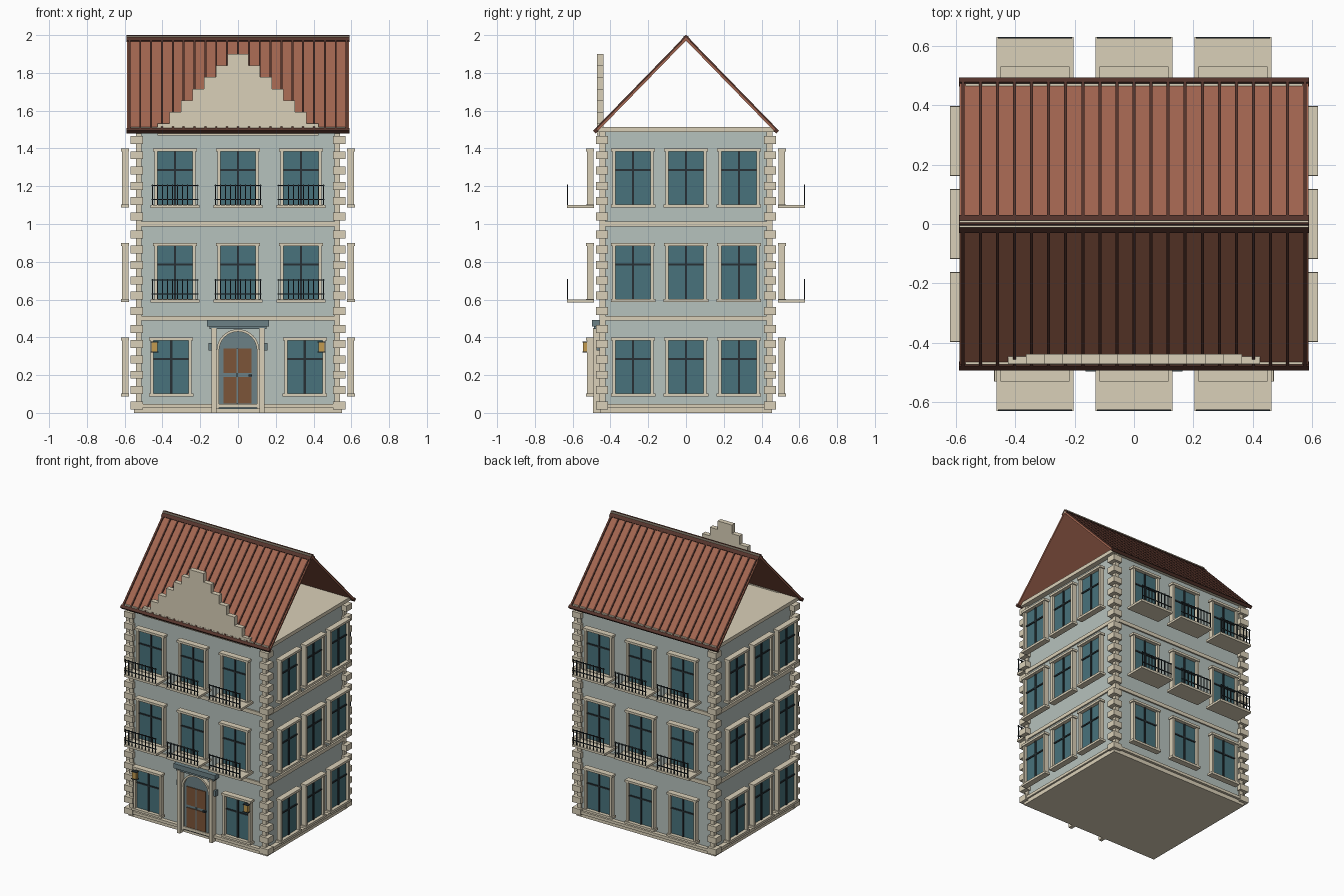
import bpy, bmesh, math

if "Cube" in bpy.data.objects:
    bpy.data.objects.remove(bpy.data.objects["Cube"])


def mat(name, r, g, b):
    m = bpy.data.materials.new(name)
    m.diffuse_color = (r, g, b, 1)
    m.use_nodes = True
    m.node_tree.nodes["Principled BSDF"].inputs["Base Color"].default_value = m.diffuse_color
    return m


WALL = mat("pale_plaster", .47, .54, .51)
CREAM = mat("cream_stone", .70, .63, .48)
GLASS = mat("teal_glass", .065, .17, .20)
DARK = mat("dark_metal", .02, .03, .035)
TILE = mat("terracotta", .36, .13, .08)
RIB = mat("dark_terracotta", .09, .035, .025)
SLATE = mat("slate_blue", .15, .22, .24)
WOOD = mat("brown_wood", .20, .09, .04)
GOLD = mat("gold", .55, .33, .08)


def prisms(name, items, material):
    """items: list of (bottom ring, top ring) joined into closed prisms."""
    bm = bmesh.new()
    for a, b in items:
        va = [bm.verts.new(p) for p in a]
        vb = [bm.verts.new(p) for p in b]
        bm.faces.new(va)
        bm.faces.new(vb[::-1])
        n = len(va)
        for i in range(n):
            j = (i + 1) % n
            bm.faces.new((va[j], va[i], vb[i], vb[j]))
    bmesh.ops.recalc_face_normals(bm, faces=bm.faces[:])
    me = bpy.data.meshes.new(name)
    bm.to_mesh(me)
    bm.free()
    me.materials.append(material)
    ob = bpy.data.objects.new(name, me)
    bpy.context.collection.objects.link(ob)
    return ob


def box(x0, x1, y0, y1, z0, z1):
    ring = [(x0, y0), (x1, y0), (x1, y1), (x0, y1)]
    return [(x, y, z0) for x, y in ring], [(x, y, z1) for x, y in ring]


def slab(hx, hy, z0, z1):
    return box(-hx, hx, -hy, hy, z0, z1)


def front_shape(pts, y0, y1):
    return [(x, y0, z) for x, z in pts], [(x, y1, z) for x, z in pts]


# walls, plinth, floor bands, cornice
prisms("walls", [slab(.53, .445, .01, 1.49)], WALL)
prisms("plinth", [slab(.55, .455, 0, .028), slab(.562, .472, .028, .048)], CREAM)
prisms("floor_bands", [slab(.54, .455, z - .012, z + .014) for z in (.5, 1.0)], CREAM)
prisms("cornice", [slab(.567, .473, 1.487, 1.513)], CREAM)

# corner stones, alternating large and small
stones = []
for sx in (-1, 1):
    for sy in (-1, 1):
        stones.append(box(sx * .512, sx * .54, sy * .427, sy * .457, .04, 1.49))
        for f in range(3):
            for i in range(6):
                z = .5 * f + .04 + .081 * i
                stones.append(box(sx * .503, sx * .57, sy * .414, sy * .476, z - .021, z + .021))
prisms("corner_stones", stones, CREAM)

# windows and balconies: u runs along the wall, d is distance from the centre
SIDES = {
    "front": lambda u, d: (u, -d),
    "back": lambda u, d: (-u, d),
    "right": lambda u, d: (d, u),
    "left": lambda u, d: (-d, -u),
}


def side_box(side, u0, u1, d0, d1, z0, z1):
    (xa, ya), (xb, yb) = SIDES[side](u0, d0), SIDES[side](u1, d1)
    return box(xa, xb, ya, yb, z0, z1)


for side in SIDES:
    long_side = side in ("front", "back")
    d = .487 if long_side else .577
    frames, panes, bars, decks, rails = [], [], [], [], []
    for f in range(3):
        z = .5 * f
        us = (-.333, 0, .333) if long_side else (-.28, 0, .28)
        if side == "front" and f == 0:
            us = (-.354, .354)
        for u in us:
            def add(target, a, b, da, db, za, zb):
                target.append(side_box(side, u + a, u + b, d + da, d + db, z + za, z + zb))
            add(frames, -.116, .116, 0, .043, .384, .40)
            add(frames, -.118, .118, 0, .043, .087, .103)
            for s in (-1, 1):
                add(frames, s * .093, s * .109, .003, .037, .103, .384)
            add(panes, -.093, .093, .008, .018, .103, .384)
            add(bars, -.006, .006, .018, .025, .103, .384)
            add(bars, -.093, .093, .018, .024, .28, .29)
            if long_side and f:
                add(decks, -.13, .13, 0, .143, .084, .10)
                for zr in (.13, .203):
                    add(rails, -.125, .125, .138, .143, zr - .003, zr + .003)
                for i in range(10):
                    a = -.12 + .24 * i / 9
                    add(rails, a - .0025, a + .0025, .138, .143, .10, .21)
    prisms(side + "_window_frames", frames, CREAM)
    prisms(side + "_window_glass", panes, GLASS)
    prisms(side + "_window_bars", bars, DARK)
    if decks:
        prisms(side + "_balcony_decks", decks, CREAM)
        prisms(side + "_balcony_railings", rails, DARK)

# open-ended pitched roof with ribs and edge boards
L = math.hypot(.48, .493)
TY, TZ = .48 / L, -.493 / L


def roof_strip(sy, x0, x1, s0, s1, n0, n1):
    pts = [(s0, n0), (s1, n0), (s1, n1), (s0, n1)]
    ring = [(sy * (s * TY - n * TZ), 1.984 + s * TZ + n * TY) for s, n in pts]
    return [(x0, y, z) for y, z in ring], [(x1, y, z) for y, z in ring]


panels, ribs, edges = [], [], []
for sy in (-1, 1):
    panels.append(roof_strip(sy, -.588, .588, -.01, .69, -.009, .004))
    for i in range(21):
        x = -.575 + .0575 * i
        ribs.append(roof_strip(sy, x - .005, x + .005, .02, .685, .003, .011))
    edges.append(roof_strip(sy, -.59, .59, .675, .695, -.01, .011))
    edges.append(roof_strip(sy, -.59, .59, -.012, .03, .003, .012))
prisms("roof_panels", panels, TILE)
prisms("roof_ribs", ribs, RIB)
prisms("roof_edge_boards", edges, RIB)
prisms("ridge_cap", [box(-.588, .588, -.012, .012, 1.975, 1.996)], CREAM)

# stepped gable
prisms("stepped_gable", [box(-w, w, -.472, -.438, 1.9 - .0615 * (i + 1), 1.9 - .0615 * i)
                         for i in range(7) for w in (.056 + .0615 * i,)], CREAM)


# arched doorway
def arch(r, zc, n=16):
    return [(r * math.cos(math.pi * i / n), zc + r * math.sin(math.pi * i / n)) for i in range(n + 1)]


prisms("door_surround", [front_shape([(-.1, .02)] + [(.1, .02)] + arch(.1, .33), -.464, -.44)], SLATE)
outer, inner = arch(.113, .33), arch(.1, .33)
prisms("door_arch", [front_shape([outer[i], outer[i + 1], inner[i + 1], inner[i]], -.48, -.45)
                     for i in range(16)], CREAM)
prisms("door_panels", [box(-.078, .072, -.47, -.46, .05, .19),
                       box(-.078, .072, -.47, -.46, .21, .34)], WOOD)
prisms("door_split", [box(-.007, .001, -.473, -.46, .05, .34)], SLATE)
prisms("door_handle", [box(.055, .075, -.48, -.465, .192, .204)], DARK)
posts = []
for s in (-1, 1):
    posts.append(box(s * .114, s * .14, -.493, -.45, 0, .45))
    posts.append(box(s * .1, s * .114, -.475, -.45, .02, .33))
prisms("door_posts", posts, CREAM)
prisms("door_canopy", [box(-.164, .164, -.497, -.45, .458, .492),
                       box(-.15, .15, -.488, -.45, .443, .458)], SLATE)
prisms("door_brackets", [box(s * .14, s * .155, -.475, -.45, .33, .37) for s in (-1, 1)], SLATE)

# wall lamps beside the ground-floor windows
prisms("wall_lamps", [box(s * .425, s * .459, -.546, -.522, .325, .372) for s in (-1, 1)], GOLD)
prisms("lamp_caps", [box(s * .421, s * .463, -.549, -.522, z, z + .005)
                     for s in (-1, 1) for z in (.32, .372)], DARK)
